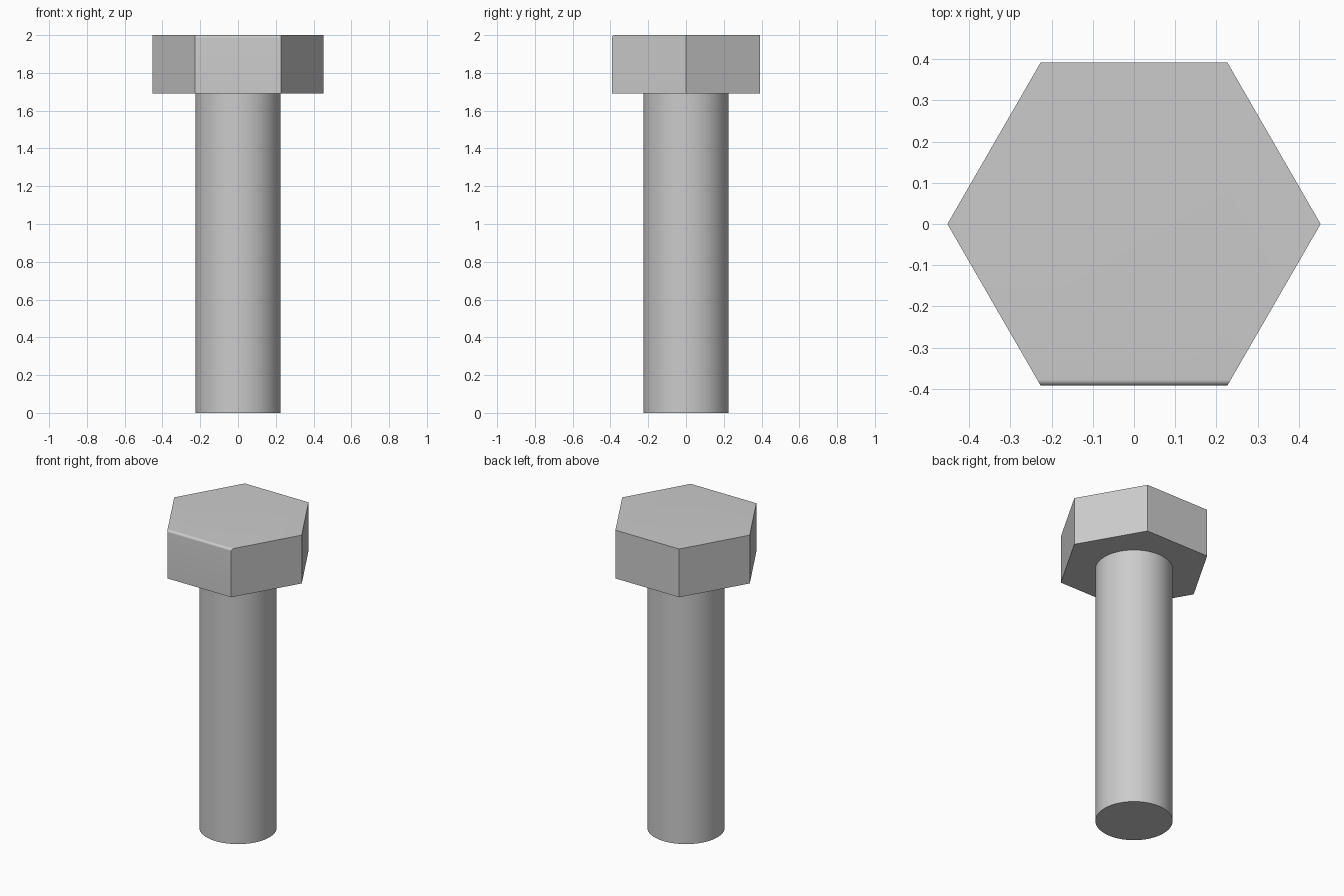
import bpy
import bmesh
import math
from mathutils import Matrix

cube = bpy.data.objects.get("Cube")
if cube:
    bpy.data.objects.remove(cube, do_unlink=True)

HEIGHT = 2.0
HEAD_BOTTOM = 1.69
HEAD_RADIUS = 0.453
SHANK_RADIUS = 0.225
FILLET = 0.015

steel = bpy.data.materials.new("grey_steel")
steel.use_nodes = True
colour = (0.6, 0.6, 0.6, 1.0)
steel.diffuse_color = colour
steel.node_tree.nodes["Principled BSDF"].inputs["Base Color"].default_value = colour


def prism(name, sides, radius, bottom, top, turn=0.0, finish=None):
    """Upright prism with its first corner turned about z."""
    bm = bmesh.new()
    ring = [bm.verts.new((radius * math.cos(turn + math.tau * i / sides),
                          radius * math.sin(turn + math.tau * i / sides),
                          bottom)) for i in range(sides)]
    base = bm.faces.new(ring)
    grown = bmesh.ops.extrude_face_region(bm, geom=[base], use_keep_orig=True)
    moved = [g for g in grown["geom"] if isinstance(g, bmesh.types.BMVert)]
    bmesh.ops.transform(bm, verts=moved,
                        matrix=Matrix.Translation((0, 0, top - bottom)))
    if finish:
        finish(bm)
    bmesh.ops.recalc_face_normals(bm, faces=bm.faces[:])
    mesh = bpy.data.meshes.new(name)
    bm.to_mesh(mesh)
    bm.free()
    mesh.materials.append(steel)
    obj = bpy.data.objects.new(name, mesh)
    bpy.context.collection.objects.link(obj)
    bpy.ops.object.select_all(action="DESELECT")
    obj.select_set(True)
    bpy.context.view_layer.objects.active = obj
    bpy.ops.object.shade_smooth_by_angle(angle=math.radians(30))
    return obj


def round_front_edge(bm):
    """Round only the upper front edge of the head."""
    front = HEAD_RADIUS * math.cos(math.pi / 6)
    edges = [e for e in bm.edges
             if all(v.co.z > HEIGHT - 0.001 and v.co.y < 0.001 - front
                    for v in e.verts)]
    bmesh.ops.bevel(bm, geom=edges, offset=FILLET, offset_type="OFFSET",
                    segments=8, profile=0.5, affect="EDGES")


# Hexagonal head with one softened edge
prism("hex_head", 6, HEAD_RADIUS, HEAD_BOTTOM, HEIGHT, finish=round_front_edge)

# Plain round shank
prism("shank", 96, SHANK_RADIUS, 0.0, HEAD_BOTTOM)
